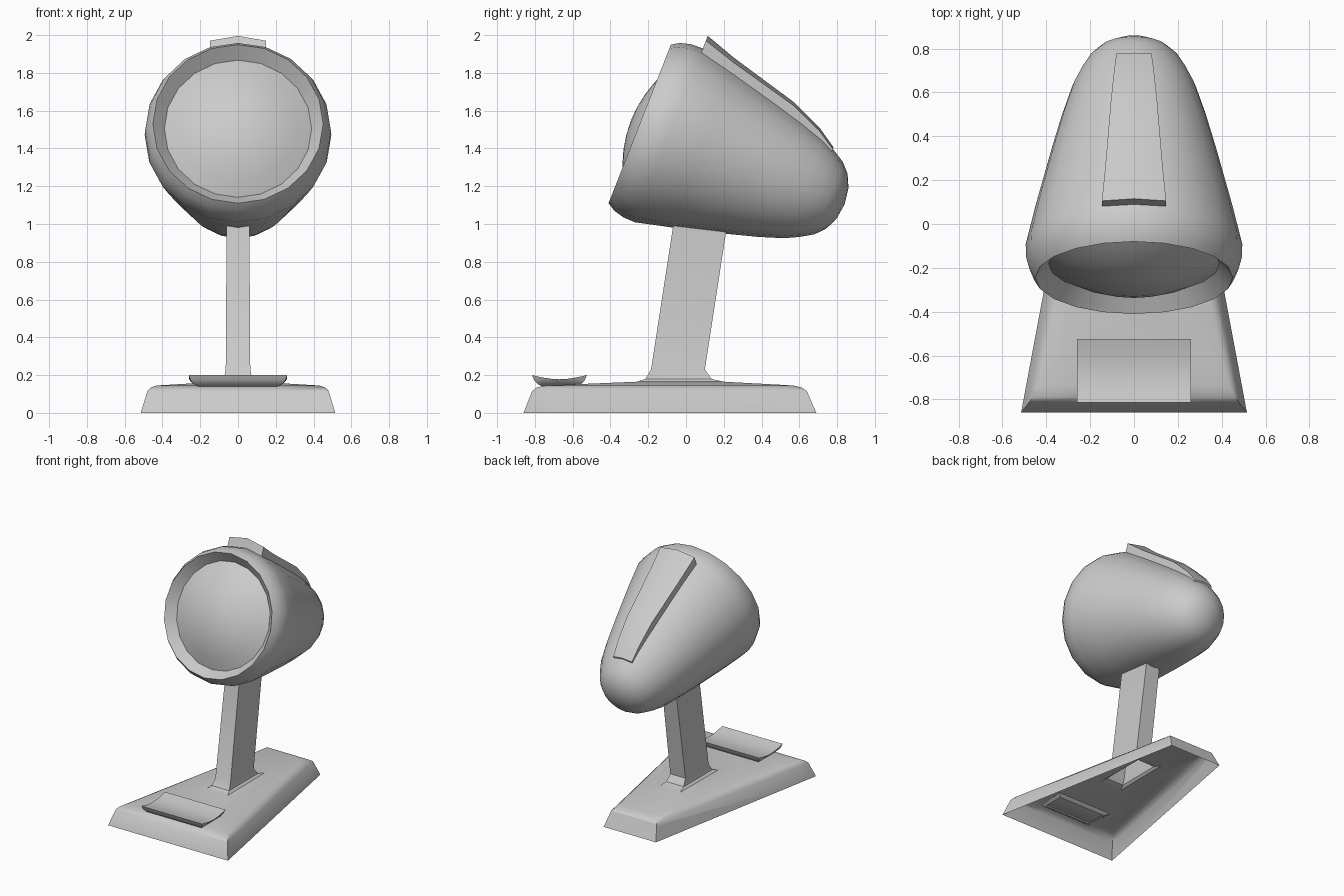
import bpy, bmesh, math
from mathutils import Vector

if "Cube" in bpy.data.objects:
    bpy.data.objects.remove(bpy.data.objects["Cube"])


def loft(name, rings, closed=True, cap_start=False, cap_end=False):
    """Skin a list of equal-length rings; a one-point ring makes a pole."""
    bm = bmesh.new()
    vr = [[bm.verts.new(p) for p in r] for r in rings]
    for a, b in zip(vr, vr[1:]):
        n = len(a)
        for i in range(n if closed else n - 1):
            j = (i + 1) % n
            if len(b) == 1:
                bm.faces.new((a[i], a[j], b[0]))
            else:
                bm.faces.new((a[i], a[j], b[j], b[i]))
    if cap_start:
        bm.faces.new(vr[0])
    if cap_end:
        bm.faces.new(vr[-1])
    return finish(name, bm)


def finish(name, bm):
    bmesh.ops.recalc_face_normals(bm, faces=bm.faces)
    me = bpy.data.meshes.new(name)
    bm.to_mesh(me)
    bm.free()
    ob = bpy.data.objects.new(name, me)
    bpy.context.collection.objects.link(ob)
    return ob


def head_point(x, t, u):
    """Tilted head frame: t runs back along the axis, u runs up."""
    return (x, -0.245 + 0.931 * t + 0.366 * u, 1.53 - 0.366 * t + 0.931 * u)


def revolve(name, profile, sides=20):
    rings = []
    for t, r in profile:
        if r == 0:
            rings.append([head_point(0, t, 0)])
        else:
            rings.append([head_point(r * math.cos(2 * math.pi * i / sides), t,
                                     r * math.sin(2 * math.pi * i / sides))
                          for i in range(sides)])
    return loft(name, rings)


# Head shell with its inward-sloping front rim
revolve("head_shell", [(0.07, 0.39), (0, 0.451), (0.043, 0.477), (0.1, 0.492),
                       (0.165, 0.494), (0.35, 0.45), (0.627, 0.377), (0.8, 0.328),
                       (0.934, 0.283), (1.01, 0.245), (1.075, 0.205), (1.12, 0.157),
                       (1.152, 0.09), (1.165, 0)])

# Domed front lens
revolve("front_lens", [(-0.05 + 0.12 * k * k, 0.39 * k)
                       for k in (1, 0.8, 0.6, 0.4, 0.2, 0)])

# Tapered strip on top of the head
strip = []
for t, w, top, drop, bottom in ((0.165, 0.147, 0.565, 0.027, 0.44),
                                (0.34, 0.132, 0.507, 0.022, 0.40),
                                (0.72, 0.105, 0.405, 0.016, 0.32),
                                (0.90, 0.090, 0.325, 0.012, 0.26),
                                (1.00, 0.080, 0.260, 0.010, 0.20)):
    strip.append([head_point(x, t, u) for x, u in
                  ((-w, bottom), (-w, top - drop), (0, top), (w, top - drop), (w, bottom))])
loft("top_strip", strip, cap_start=True, cap_end=True)

# Base and stem: one hollow skin of four-cornered rings, open underneath
levels = [  # z, front y, front half width, back y, back half width
    (0, -0.86, 0.515, 0.69, 0.225),
    (0.115, -0.815, 0.48, 0.64, 0.195),
    (0.135, -0.79, 0.46, 0.61, 0.175),
    (0.145, -0.74, 0.43, 0.57, 0.155),
    (0.165, -0.26, 0.095, 0.20, 0.09),
    (0.18, -0.215, 0.075, 0.135, 0.075),
    (0.23, -0.185, 0.065, 0.10, 0.065),
    (1.03, -0.062, 0.06, 0.223, 0.06)]
stand = loft("base_and_stem", [[(-wf, yf, z), (wf, yf, z), (wb, yb, z), (-wb, yb, z)]
                               for z, yf, wf, yb, wb in levels])

# Opening in the base below the tray
bm = bmesh.new()
bm.from_mesh(stand.data)
for co, no in (((-0.2, 0, 0), (1, 0, 0)), ((0.2, 0, 0), (1, 0, 0)),
               ((0, -0.75, 0), (0, 1, 0)), ((0, -0.59, 0), (0, 1, 0))):
    bmesh.ops.bisect_plane(bm, geom=bm.verts[:] + bm.edges[:] + bm.faces[:],
                           plane_co=Vector(co), plane_no=Vector(no), dist=1e-5)
hole = []
for f in bm.faces:
    c = f.calc_center_median()
    if abs(c.x) < 0.2 and -0.75 < c.y < -0.59 and 0.12 < c.z < 0.17:
        hole.append(f)
bmesh.ops.delete(bm, geom=hole, context='FACES')
bm.to_mesh(stand.data)
bm.free()

# Tray with a dished top and tapering sides
N = 8


def tray_ring(w, y0, y1, z, dip):
    side = [(y0 + (y1 - y0) * i / N, z - dip * math.sin(math.pi * i / N))
            for i in range(N + 1)]
    return [(w, y, h) for y, h in side] + [(-w, y, h) for y, h in reversed(side)]


tray = loft("tray", [tray_ring(0.205, -0.755, -0.585, 0.137, 0),
                     tray_ring(0.235, -0.785, -0.555, 0.152, 0),
                     tray_ring(0.252, -0.805, -0.535, 0.174, 0.005),
                     tray_ring(0.26, -0.815, -0.525, 0.2, 0.022)])
bm = bmesh.new()
bm.from_mesh(tray.data)
bm.verts.ensure_lookup_table()
top = bm.verts[-2 * (N + 1):]
for i in range(N):
    bm.faces.new((top[i], top[i + 1], top[-2 - i], top[-1 - i]))
bmesh.ops.recalc_face_normals(bm, faces=bm.faces)
bm.to_mesh(tray.data)
bm.free()

# Smooth shading with sharp edges kept
bpy.ops.object.select_all(action='DESELECT')
for ob in bpy.context.collection.objects:
    ob.select_set(True)
    bpy.context.view_layer.objects.active = ob
bpy.ops.object.shade_smooth_by_angle(angle=math.radians(32))
